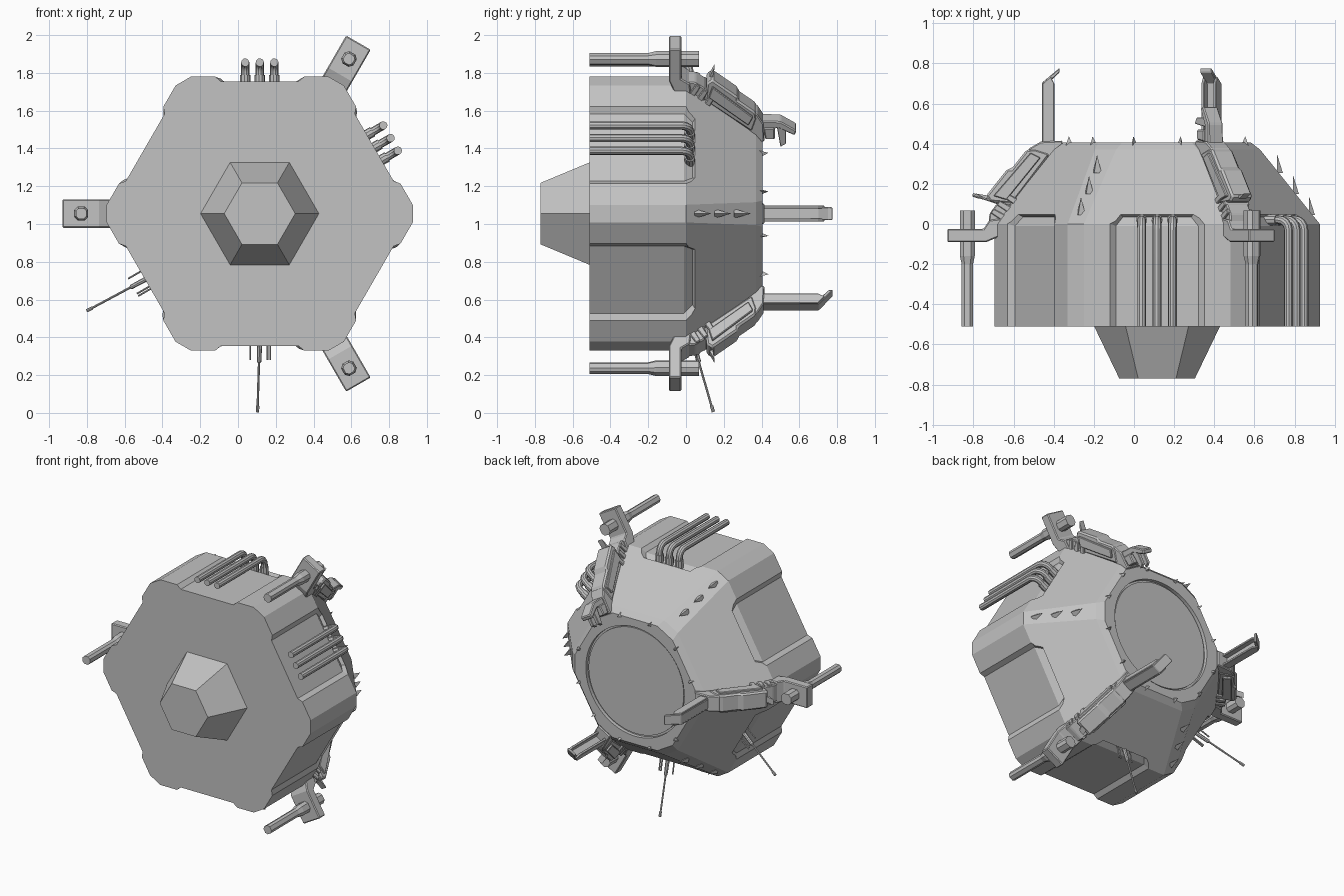
import bpy, bmesh
from math import sin, cos, tan, pi, radians
from mathutils import Vector

if "Cube" in bpy.data.objects:
    bpy.data.objects.remove(bpy.data.objects["Cube"])

CX, CZ = 0.115, 1.055          # axis of the hexagonal body
FRONT, SHOULDER, BACK = -0.51, 0.0, 0.405

grey = bpy.data.materials.new("hull_grey")
grey.use_nodes = True
grey.diffuse_color = (0.54, 0.54, 0.54, 1)
grey.node_tree.nodes["Principled BSDF"].inputs["Base Color"].default_value = (0.54, 0.54, 0.54, 1)


def place(deg, r, t, y):
    """Radial r, tangential t and depth y, turned about the body axis."""
    a = radians(deg)
    return Vector((CX + r * cos(a) - t * sin(a), y, CZ + r * sin(a) + t * cos(a)))


def loft(name, sections, bevel=0, smooth=False):
    """Skin a list of closed sections that share one point count."""
    bm = bmesh.new()
    rings = [[bm.verts.new(p) for p in s] for s in sections]
    n = len(rings[0])
    for a, b in zip(rings, rings[1:]):
        for i in range(n):
            bm.faces.new((a[i], a[(i + 1) % n], b[(i + 1) % n], b[i]))
    bm.faces.new(rings[0])
    bm.faces.new(rings[-1])
    bmesh.ops.recalc_face_normals(bm, faces=bm.faces)
    me = bpy.data.meshes.new(name)
    bm.to_mesh(me)
    bm.free()
    me.materials.append(grey)
    ob = bpy.data.objects.new(name, me)
    bpy.context.collection.objects.link(ob)
    if bevel:
        m = ob.modifiers.new("bevel", 'BEVEL')
        m.width, m.segments = bevel, 1
    if smooth:
        bpy.ops.object.select_all(action='DESELECT')
        ob.select_set(True)
        bpy.context.view_layer.objects.active = ob
        bpy.ops.object.shade_smooth_by_angle(angle=radians(35))
    return ob


def prism(name, deg, profile, half, bevel=0.006, t=0):
    """Extrude an (r, y) profile sideways."""
    return loft(name, [[place(deg, r, t + s * half, y) for r, y in profile] for s in (-1, 1)], bevel)


def tube(name, path, radii, sides=10):
    """Round bar along a path with one radius per point."""
    sections = []
    for i, p in enumerate(path):
        d = (path[min(i + 1, len(path) - 1)] - path[max(i - 1, 0)]).normalized()
        u = d.orthogonal().normalized() if i == 0 else (u - d * u.dot(d)).normalized()
        v = d.cross(u)
        sections.append([p + radii[i] * (u * cos(2 * pi * k / sides) + v * sin(2 * pi * k / sides))
                         for k in range(sides)])
    return loft(name, sections, smooth=True)


def hexagon(apothem, y, chamfer):
    """Hexagon with clipped corners; corners point along the 60 degree steps."""
    half = apothem * tan(pi / 6) - chamfer
    return [place(30 + 60 * k, apothem, t, y) for k in range(6) for t in (-half, half)]


def circle(r, y, sides=64):
    return [place(360 * k / sides, r, 0, y) for k in range(sides)]


def cut(target, cutter):
    cutter.hide_render = True
    cutter.hide_viewport = True
    m = target.modifiers.new("cut", 'BOOLEAN')
    m.operation, m.solver, m.object = 'DIFFERENCE', 'EXACT', cutter


# Body with a tapered back
body = loft("body", [hexagon(0.725, FRONT, 0.054), hexagon(0.725, SHOULDER, 0.054),
                     hexagon(0.475, 0.37, 0.07), hexagon(0.44, BACK, 0.08)])

# Recessed side panels that wrap over the shoulder
for k in range(6):
    stations = [(-0.6, 0.70, 0.205, -0.6, 0.277), (-0.01, 0.70, 0.205, 0.02, 0.277),
                (0.035, 0.672, 0.17, 0.09, 0.215)]
    cut(body, loft("panel_cutter", [[place(30 + 60 * k, 0.76 if top else r, s * (w2 if top else w), y2 if top else y)
                                     for top, s in ((0, -1), (0, 1), (1, 1), (1, -1))]
                                    for y, r, w, y2, w2 in stations]))

# Round hatch at the back
cut(body, loft("hatch_cutter", [circle(0.385, 0.38), circle(0.385, 0.5)]))
loft("hatch_disc", [circle(0.372, 0.36), circle(0.372, 0.392)])

# Front nose
loft("nose", [[place(60 * k, r, 0, y) for k in range(6)] for r, y in ((0.318, FRONT + 0.01), (0.188, -0.77))])


def spike(name, deg, r, y, length, half, drop, lift):
    """Flat-bottomed thorn lying on the hull and pointing back."""
    base = [place(deg, r - 0.02, -half, y), place(deg, r - 0.02, half, y), place(deg, r + lift, 0, y)]
    tip = place(deg, r - drop, 0, y + length)
    loft(name, [base, [tip.lerp(p, 0.02) for p in base]])


# Thorns around the hatch and along three corners
for k in range(12):
    spike("rim_spike", 15 + 30 * k, 0.455, 0.385, 0.052, 0.018, 0.0, 0.018)
for deg in (0, 120, 240):
    for y in (0.045, 0.15, 0.255):
        spike("corner_spike", deg, 0.81 - 0.76 * y, y, 0.09, 0.025, 0.018, 0.01)

# Bent pipes on two panels
for deg in (90, 30):
    for t in (-0.077, 0, 0.077):
        bend = [(0.80 - 0.05 * (1 - cos(a)), -0.03 + 0.05 * sin(a)) for a in (0, pi / 8, pi / 4, 3 * pi / 8, pi / 2)]
        path = [(0.80, FRONT)] + bend + [(0.66, 0.02)]
        tube("pipe", [place(deg, r, t, y) for r, y in path], [0.022] * len(path))
        tube("pipe_collar", [place(deg, r, t, 0.02) for r in (0.66, 0.735)], [0.028] * 2)

# Aerials on two panels
for deg in (270, 210):
    shaft = [(0.67, 0.035), (0.785, 0.068), (0.79, 0.069), (1.015, 0.134), (1.02, 0.136), (1.05, 0.145)]
    tube("aerial", [place(deg, r, -0.012 * (r - 0.67) / 0.38, y) for r, y in shaft],
         [0.014, 0.012, 0.006, 0.006, 0.009, 0.009], 8)
    for t in (-0.05, 0.042, 0.056):
        tube("aerial_stub", [place(deg, r, t, 0.035 + (r - 0.67) * 0.2) for r in (0.66, 0.775)], [0.005] * 2, 6)

# Three clamping arms
for deg in (60, 180, 300):
    prism("arm_bracket", deg, [(1.045, -0.09), (1.045, -0.025), (0.865, -0.025), (0.835, 0.02),
                               (0.75, 0.03), (0.78, -0.06), (0.85, -0.09)], 0.075)
    prism("arm_clamp", deg, [(0.84, -0.01), (0.835, 0.05), (0.80, 0.10), (0.68, 0.10), (0.76, -0.01)], 0.062)
    for i in range(3):
        y = 0.055 + 0.04 * i
        r = 0.83 - 0.76 * (y - 0.055)
        prism("arm_rib", deg, [(r, y), (r - 0.016, y + 0.022), (r - 0.11, y - 0.03), (r - 0.09, y - 0.06)], 0.072, 0.004)
    prism("arm_plate", deg, [(0.83, 0.11), (0.852, 0.14), (0.745, 0.275), (0.725, 0.275), (0.65, 0.37),
                             (0.61, 0.375), (0.53, 0.35), (0.72, 0.10)], 0.06, 0.01)
    for s in (-1, 1):
        prism("arm_side_rail", deg, [(0.815, 0.14), (0.63, 0.355), (0.58, 0.33), (0.75, 0.12)], 0.01, 0.004, s * 0.064)
    prism("arm_hook", deg, [(0.905, 0.152), (0.85, 0.125), (0.845, 0.142)], 0.02, 0)
    prism("arm_foot", deg, [(0.64, 0.34), (0.64, 0.375), (0.58, 0.41), (0.47, 0.415), (0.47, 0.38), (0.54, 0.33)], 0.055)

    # Rod held by the bracket
    octagon = [(1, .5), (.5, 1), (-.5, 1), (-1, .5), (-1, -.5), (-.5, -1), (.5, -1), (1, -.5)]
    loft("arm_rod", [[place(deg, 0.945 + u * w, v * w, y) for u, v in octagon]
                     for y, w in ((FRONT, 0.028), (-0.2, 0.028), (-0.16, 0.037), (0.068, 0.037))])

    # Channel-shaped claw, snapped short on the upper arm
    if deg == 60:
        prism("broken_claw", deg, [(0.59, 0.35), (0.585, 0.50), (0.53, 0.585), (0.50, 0.575), (0.545, 0.49),
                                   (0.525, 0.35)], 0.042)
        prism("broken_claw_lug", deg, [(0.55, 0.41), (0.55, 0.47), (0.48, 0.47), (0.48, 0.42)], 0.05)
        for t in (-0.028, 0.022):
            prism("broken_claw_shard", deg, [(0.56, 0.48), (0.56, 0.53), (0.45, 0.53), (0.43, 0.50)], 0.012, 0.003, t)
    else:
        prism("claw_back", deg, [(0.575, 0.34), (0.572, 0.705), (0.485, 0.778), (0.485, 0.755), (0.545, 0.70),
                                 (0.55, 0.34)], 0.034, 0.004)
        for s in (-1, 1):
            prism("claw_rail", deg, [(0.57, 0.34), (0.57, 0.70), (0.53, 0.735), (0.512, 0.70), (0.512, 0.34)],
                  0.008, 0.003, s * 0.034)
